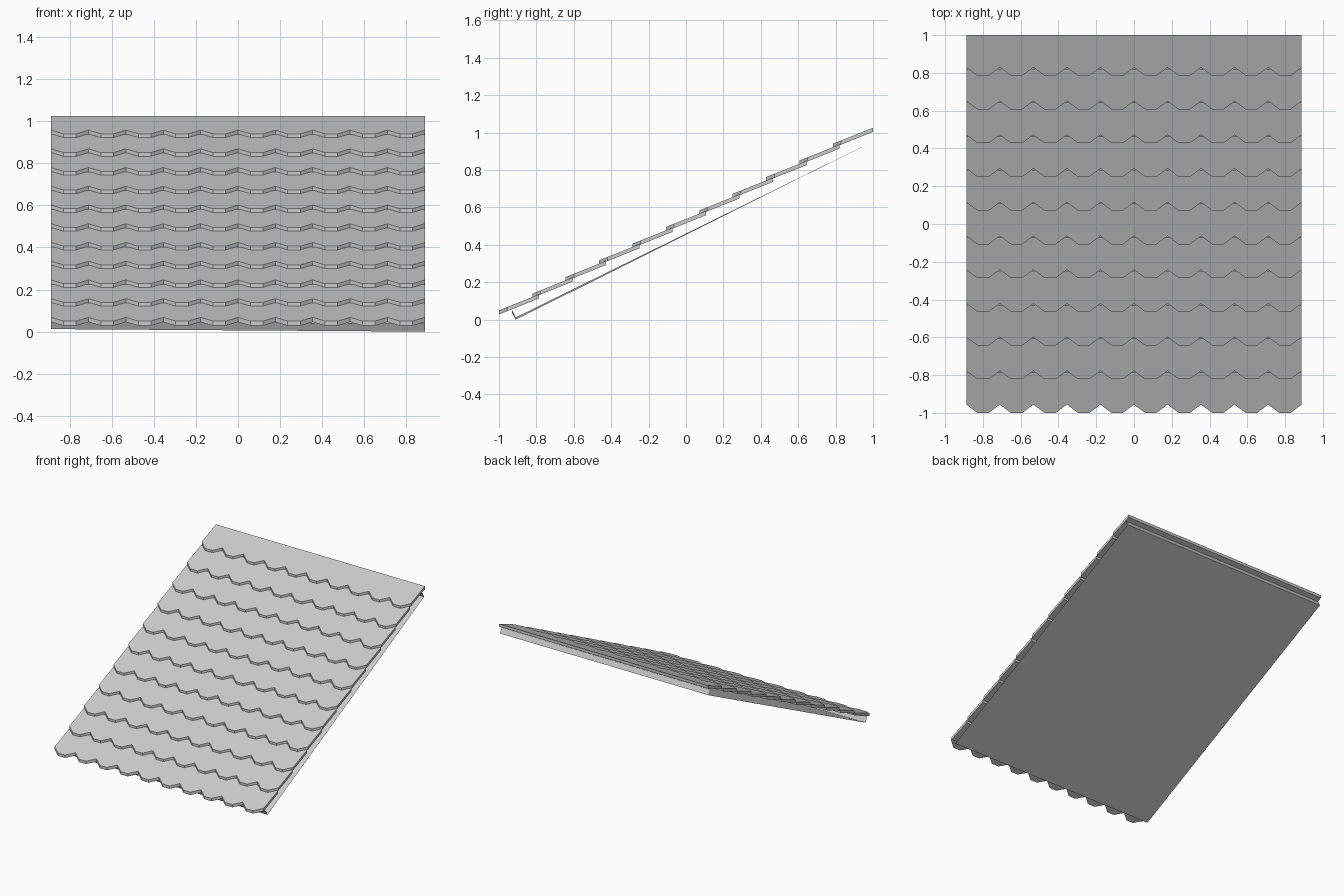
import bpy, bmesh

if "Cube" in bpy.data.objects:
    bpy.data.objects.remove(bpy.data.objects["Cube"])

HALF_W = 0.888      # half width of the roof panel
TILES = 10          # tiles per course
COURSES = 11
PITCH = 2 * HALF_W / TILES
STEP_Y, STEP_Z = 0.1785, 0.089
SLOPE = 0.4         # slope of one course
LENGTH = 0.215      # course length along y
NOTCH = 0.044       # depth of the notch between tiles
THICK = 0.022


def finish(bm, name):
    bmesh.ops.recalc_face_normals(bm, faces=bm.faces)
    mesh = bpy.data.meshes.new(name)
    bm.to_mesh(mesh)
    bm.free()
    obj = bpy.data.objects.new(name, mesh)
    bpy.context.collection.objects.link(obj)
    return obj


def tile_course(name, y0, z0):
    """One row of tiles: notched outline, extruded to its thickness."""
    outline = []
    for i in range(TILES):
        x = -HALF_W + i * PITCH
        outline += [(x, NOTCH), (x + PITCH / 2 - 0.03, 0), (x + PITCH / 2 + 0.03, 0)]
    outline += [(HALF_W, NOTCH), (HALF_W, LENGTH), (-HALF_W, LENGTH)]
    bm = bmesh.new()
    face = bm.faces.new([bm.verts.new((x, y0 + y, z0 + y * SLOPE)) for x, y in outline])
    result = bmesh.ops.extrude_face_region(bm, geom=[face])
    top = [g for g in result["geom"] if isinstance(g, bmesh.types.BMVert)]
    bmesh.ops.translate(bm, verts=top, vec=(0, 0, THICK))
    return finish(bm, name)


# overlapping tile courses, eave to ridge
for i in range(COURSES):
    end = min(LENGTH, 1 - (-1 + i * STEP_Y))
    tile_course(f"tile_course_{i + 1}", -1 + i * STEP_Y, 0.028 + i * STEP_Z)

# thin under-sheet with upturned lips at eave and ridge, right eave corner sagging
profile = [(-0.93, 0.05, 0.012), (-0.91, 0.012, 0.012), (0.99, 0.948, 0), (0.97, 0.986, 0)]
bm = bmesh.new()
left = [bm.verts.new((-HALF_W, y, z)) for y, z, sag in profile]
right = [bm.verts.new((HALF_W, y, z - sag)) for y, z, sag in profile]
for k in range(len(profile) - 1):
    bm.faces.new((left[k], left[k + 1], right[k + 1], right[k]))
finish(bm, "under_sheet")
